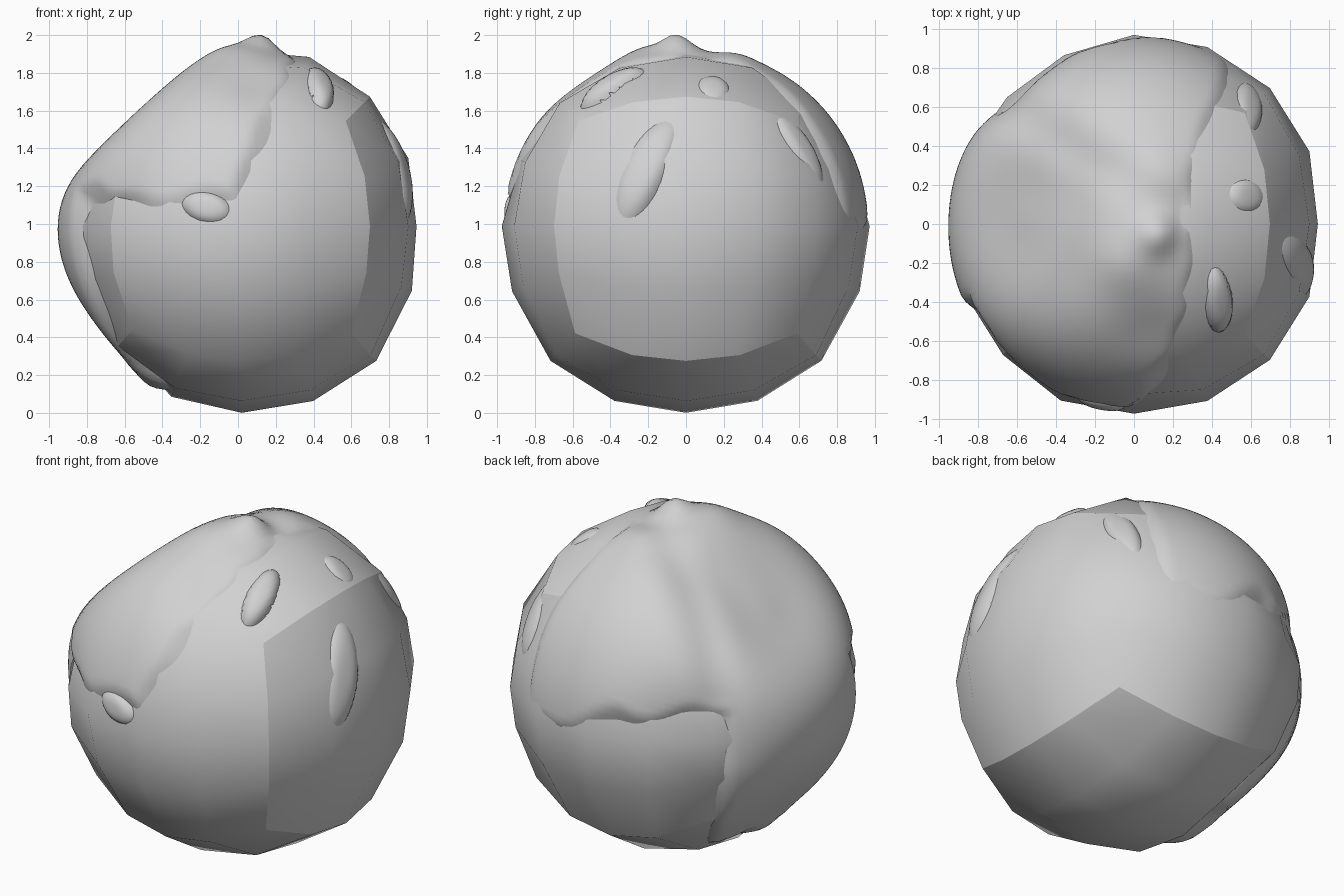
import bpy, bmesh, math
from mathutils import Vector

cube = bpy.data.objects.get("Cube")
if cube:
    bpy.data.objects.remove(cube, do_unlink=True)

CENTRE = Vector((0, 0, 0.975))

grey = bpy.data.materials.new("plain grey")
grey.use_nodes = True
grey.diffuse_color = (0.64, 0.64, 0.64, 1)
grey.node_tree.nodes["Principled BSDF"].inputs["Base Color"].default_value = (0.64, 0.64, 0.64, 1)

# Soft hollows and swellings: direction, height, width, sharpness
HOLLOWS = [((-0.68, 0.04, 0.73), -0.160, 0.50, 2.6),
           ((-0.78, 0.10, -0.62), -0.070, 0.45, 2),
           ((-0.60, 0.80, 0.0), -0.075, 0.35, 2),
           ((-0.70, -0.70, 0.0), -0.035, 0.22, 2),
           ((-0.28, 0.20, 0.80), -0.030, 0.22, 2),
           ((0.08, -0.55, 0.77), -0.025, 0.20, 2)]
SWELLINGS = [((0.125, -0.05, 1.03), 0.072, 0.10, 2),    # crest
             ((-0.04, -0.20, 0.97), 0.030, 0.16, 2),
             ((0.12, 0.24, 0.94), 0.025, 0.15, 2),
             ((-0.47, -0.08, -0.84), 0.045, 0.13, 2)]   # low tab


def relief(d, spots):
    return sum(h * math.exp(-((d - Vector(at).normalized()).length / w) ** p)
               for at, h, w, p in spots)


def margin(d):
    """How far a direction lies inside the skin: top of one side, with a tongue running down."""
    x, y, z = d
    wave = 0.04 * math.sin(11 * x + 3 * y) + 0.02 * math.sin(23 * y + 7 * z)
    # the edge slants across the front and swings wide at the back
    back = min(1, max(0, y * 2.5))
    edge = 0.28 + back * 0.22 * y - (1 - back) * 0.42 * (0.9 - z)
    foot = 0.19 - back * 0.15 * max(0, x + 0.2) / 0.4
    cap = min(z - foot - wave, edge + 0.5 * wave - x)
    tongue = min(y - 0.45 * x, -0.85 * x - y, z + 0.83, -0.2 - x)
    return max(cap, tongue + wave / 2)


def skin_radius(d):
    r = 0.968 + relief(d, HOLLOWS) + relief(d, SWELLINGS)
    # shallow valley running down from the pinch between two lobes
    off = (d.x - 0.28) * 0.53 + (d.y - 0.05) * 0.85
    if d.z > -0.2 and d.x < 0.3:
        r -= 0.03 * math.exp(-(off / 0.13) ** 2) * min(1, (d.z + 0.2) * 2)
    # the rim dives gently into the ball
    return r - 0.4 * max(0, 0.03 - margin(d))


def ball_radius(d):
    m = max(abs(c) for c in d)
    r = 0.988 - 0.013 * m ** 16 - 0.03 * abs(d.x) ** 16
    belly = 0.03 * min(1, max(0, 1 + 1.5 * d.x))
    r += belly * math.exp(-((d.z + 0.62) / 0.25) ** 2) + relief(d, HOLLOWS)
    return min(r, skin_radius(d)) - 0.02 if margin(d) > 0.02 else r


def quad_sphere(cuts):
    """Unit sphere made from a cube with evenly spaced cuts."""
    bm = bmesh.new()
    bmesh.ops.create_cube(bm, size=2)
    bmesh.ops.subdivide_edges(bm, edges=bm.edges[:], cuts=cuts, use_grid_fill=True)
    for v in bm.verts:
        v.co = Vector([math.tan(c * math.pi / 4) for c in v.co]).normalized()
    return bm


def finish(bm, name, radius):
    for v in bm.verts:
        d = v.co.normalized()
        v.co = CENTRE + d * radius(d)
    for f in bm.faces:
        f.smooth = True
    mesh = bpy.data.meshes.new(name)
    bm.to_mesh(mesh)
    bm.free()
    mesh.materials.append(grey)
    ob = bpy.data.objects.new(name, mesh)
    bpy.context.collection.objects.link(ob)
    return ob


def band(face):
    c = face.calc_center_median()
    a = max(range(3), key=lambda i: abs(c[i]))
    return a == 0 or (a == 1 and c.y > 0)


# Ball, with hard seams between its two wrapped bands of three sides each
bm = quad_sphere(3)
for e in bm.edges:
    e.smooth = band(e.link_faces[0]) == band(e.link_faces[1])
ball = finish(bm, "ball", ball_radius)
# slight lift below the middle, and a small lean at the bottom
for v in ball.data.vertices:
    h = v.co.z - CENTRE.z
    v.co.z += 0.05 * math.exp(-((h + 0.38) / 0.33) ** 2)
    v.co.x += 0.02 * max(0, -h)


def shell(name, cuts, keep, radius):
    """Curved sheet lying over the ball, with its rim buried in it."""
    bm = quad_sphere(cuts)
    gone = [f for f in bm.faces if not keep(f.calc_center_median().normalized())]
    bmesh.ops.delete(bm, geom=gone, context='FACES')
    finish(bm, name, radius)


shell("skin", 39, lambda d: margin(d) > -0.18, skin_radius)

# Small raised flakes: direction, long axis, half length, half width, height
FLAKES = [("side_flake", (0.91, -0.24, 0.34), (0, 0.4, 1), 0.30, 0.11, 0.980),
          ("front_flap", (0.46, -0.42, 0.80), (0.1, -0.8, -0.5), 0.17, 0.07, 1.005),
          ("top_flake", (0.60, 0.15, 0.76), (1, 0, -0.8), 0.12, 0.09, 0.980),
          ("back_flake", (0.62, 0.63, 0.46), (-0.1, 0.4, -1), 0.24, 0.08, 0.985),
          ("front_chip", (-0.18, -0.97, 0.12), (1, 0, -0.3), 0.13, 0.08, 0.975)]

for name, at, axis, length, width, height in FLAKES:
    n = Vector(at).normalized()
    u = Vector(axis)
    u = (u - n * u.dot(n)).normalized()
    w = n.cross(u)

    def spread(d):
        return (d.dot(u) / length) ** 2 + (d.dot(w) / width) ** 2

    shell(name, 63, lambda d: d.dot(n) > 0 and spread(d) < 1.7,
          lambda d: height - 0.022 * spread(d) ** 2)
